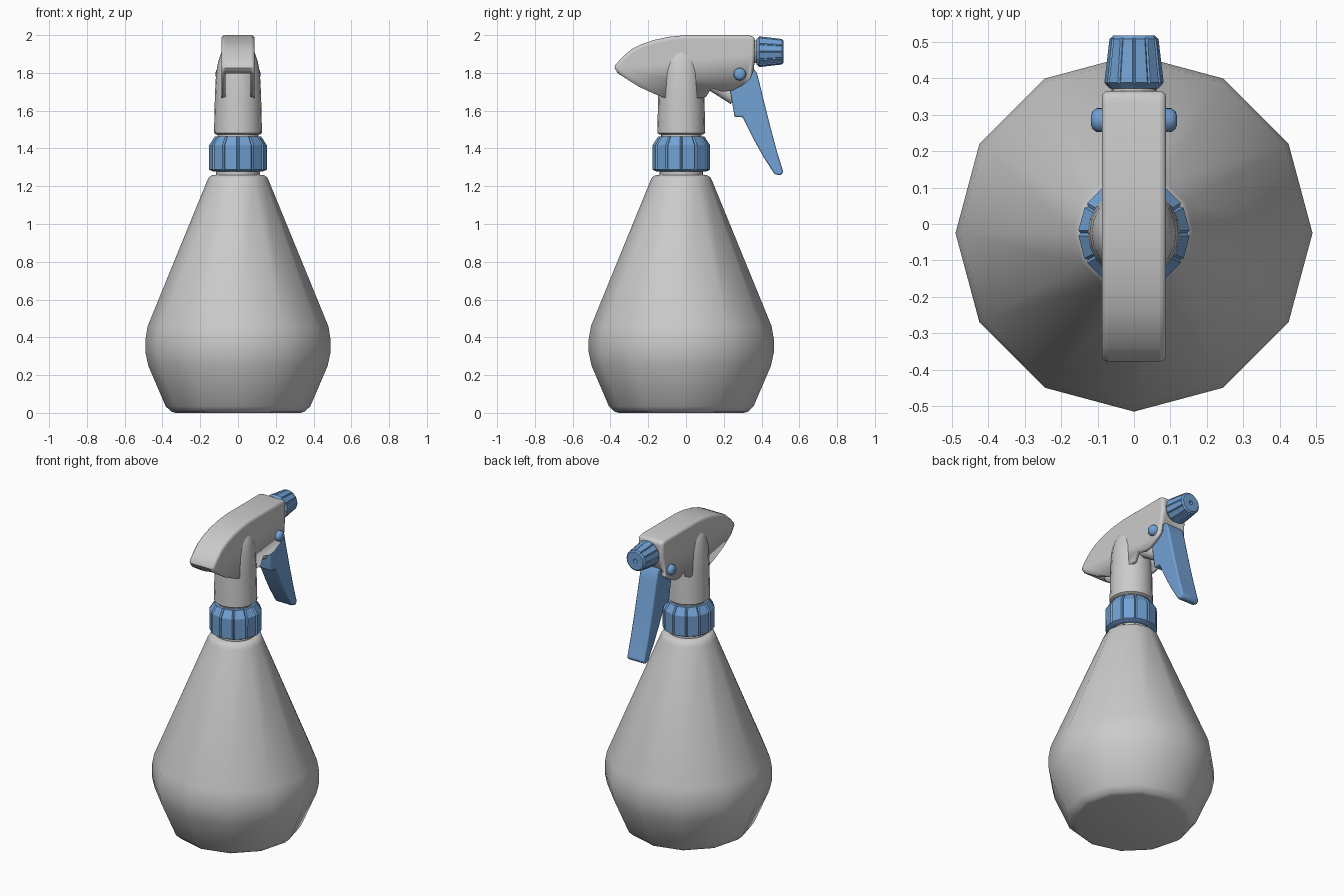
import bpy, bmesh, math
from mathutils import Vector

if "Cube" in bpy.data.objects:
    bpy.data.objects.remove(bpy.data.objects["Cube"])

blue = bpy.data.materials.new("blue_plastic")
blue.diffuse_color = (0.17, 0.36, 0.66, 1)
blue.use_nodes = True
blue.node_tree.nodes["Principled BSDF"].inputs["Base Color"].default_value = blue.diffuse_color
CY = -0.025  # bottle axis


def finish(bm, name, mat=None, angle=50):
    bmesh.ops.recalc_face_normals(bm, faces=bm.faces)
    me = bpy.data.meshes.new(name)
    bm.to_mesh(me)
    bm.free()
    ob = bpy.data.objects.new(name, me)
    bpy.context.collection.objects.link(ob)
    if mat:
        me.materials.append(mat)
    bpy.ops.object.select_all(action='DESELECT')
    bpy.context.view_layer.objects.active = ob
    ob.select_set(True)
    if angle:
        bpy.ops.object.shade_smooth_by_angle(angle=math.radians(angle))
    return ob


def lathe(name, profile, n=12, mat=None, angle=50, rib_rows=(), rib=0.008):
    """Revolve (radius, height) points; rib_rows become raised grip panels."""
    bm = bmesh.new()
    rings = [[bm.verts.new((r * math.cos(math.tau * i / n), r * math.sin(math.tau * i / n), z))
              for i in range(n)] for r, z in profile]
    rows = [[bm.faces.new((a[i], a[(i + 1) % n], b[(i + 1) % n], b[i])) for i in range(n)]
            for a, b in zip(rings, rings[1:])]
    bm.faces.new(rings[0][::-1])
    bm.faces.new(rings[-1])
    bmesh.ops.recalc_face_normals(bm, faces=bm.faces)
    if rib_rows:
        for i in range(n):
            bmesh.ops.inset_region(bm, faces=[rows[k][i] for k in rib_rows],
                                   thickness=rib * 0.7, depth=rib, use_even_offset=True)
    return finish(bm, name, mat, angle)


def side_prism(name, pts, half, mat=None, open_from=None):
    """Extrude a (y, z) outline across x; edges from index open_from on stay open."""
    bm = bmesh.new()
    L = [bm.verts.new((-half, y, z)) for y, z in pts]
    R = [bm.verts.new((half, y, z)) for y, z in pts]
    bm.faces.new(L)
    bm.faces.new(R[::-1])
    n = len(pts)
    for i in range(n):
        if open_from is None or i < open_from:
            j = (i + 1) % n
            bm.faces.new((L[i], L[j], R[j], R[i]))
    return finish(bm, name, mat, 40)


def bevel(ob, width, segs=3, angle=50):
    m = ob.modifiers.new("bevel", 'BEVEL')
    m.width, m.segments, m.limit_method = width, segs, 'ANGLE'
    m.angle_limit = math.radians(angle)


# bottle and neck
lathe("bottle", [(0.33, 0), (0.352, 0.006), (0.383, 0.035), (0.475, 0.25), (0.49, 0.32), (0.49, 0.39),
                 (0.478, 0.46), (0.165, 1.225), (0.155, 1.247), (0.138, 1.258), (0.115, 1.26)],
      angle=60).location.y = CY
lathe("neck", [(0.116, 1.24), (0.116, 1.30)], 24).location.y = CY

# screw collar with raised grip panels
lathe("collar", [(0.13, 1.278), (0.146, 1.284), (0.146, 1.415), (0.115, 1.463), (0.10, 1.465)],
      mat=blue, angle=20, rib_rows=(1, 2)).location.y = CY
lathe("collar_seat", [(0.108, 1.45), (0.108, 1.49)], 24).location.y = CY

# stem rising into the head
lathe("stem", [(0.118, 1.475), (0.127, 1.482), (0.122, 1.69), (0.116, 1.80), (0.105, 1.86),
               (0.086, 1.915), (0.05, 1.94)], 20).location.y = CY

# hollow head shell, open underneath
head = side_prism("head", [
    (0.36, 1.82), (0.365, 1.90), (0.365, 1.99), (0.33, 2.0), (0.0, 2.0), (-0.09, 1.991), (-0.17, 1.974),
    (-0.235, 1.952), (-0.29, 1.924), (-0.34, 1.88), (-0.375, 1.84), (-0.378, 1.825),
    (-0.36, 1.797), (-0.25, 1.727), (-0.17, 1.69), (-0.11, 1.667), (0.09, 1.667), (0.107, 1.674),
    (0.135, 1.72), (0.19, 1.70), (0.24, 1.705), (0.30, 1.735), (0.34, 1.77)], 0.088, open_from=12)
bevel(head, 0.022)
shell = head.modifiers.new("shell", 'SOLIDIFY')
shell.thickness, shell.offset = 0.022, -1

# pump piston between head and trigger
a, b = Vector((0, 0.08, 1.785)), Vector((0, 0.26, 1.67))
piston = lathe("piston", [(0.042, 0), (0.042, (b - a).length)], 16)
piston.location = a
piston.rotation_euler = (b - a).to_track_quat('Z', 'Y').to_euler()

# trigger
trigger = side_prism("trigger", [
    (0.25, 1.82), (0.345, 1.84), (0.375, 1.80), (0.39, 1.745), (0.41, 1.66), (0.445, 1.52), (0.48, 1.39),
    (0.515, 1.275), (0.50, 1.256), (0.468, 1.265), (0.41, 1.355), (0.36, 1.445), (0.30, 1.566),
    (0.257, 1.566), (0.235, 1.70)], 0.062, blue)
bevel(trigger, 0.008, 2)

# pivot pin with domed ends
pivot = lathe("pivot_pin", [(0.012, -0.118), (0.024, -0.114), (0.033, -0.102), (0.033, 0.102),
                            (0.024, 0.114), (0.012, 0.118)], 20, blue)
pivot.rotation_euler.y = math.pi / 2
pivot.location = (0, 0.285, 1.793)

# nozzle and its spout
nozzle = lathe("nozzle", [(0.066, 0.372), (0.078, 0.384), (0.063, 0.511), (0.058, 0.517), (0.013, 0.517),
                          (0.011, 0.49)], 12, blue, 20, rib_rows=(1,), rib=0.005)
spout = lathe("spout", [(0.06, 0.33), (0.06, 0.39)], 20)
for ob in (nozzle, spout):
    ob.rotation_euler.x = -math.pi / 2
    ob.location.z = 1.912
